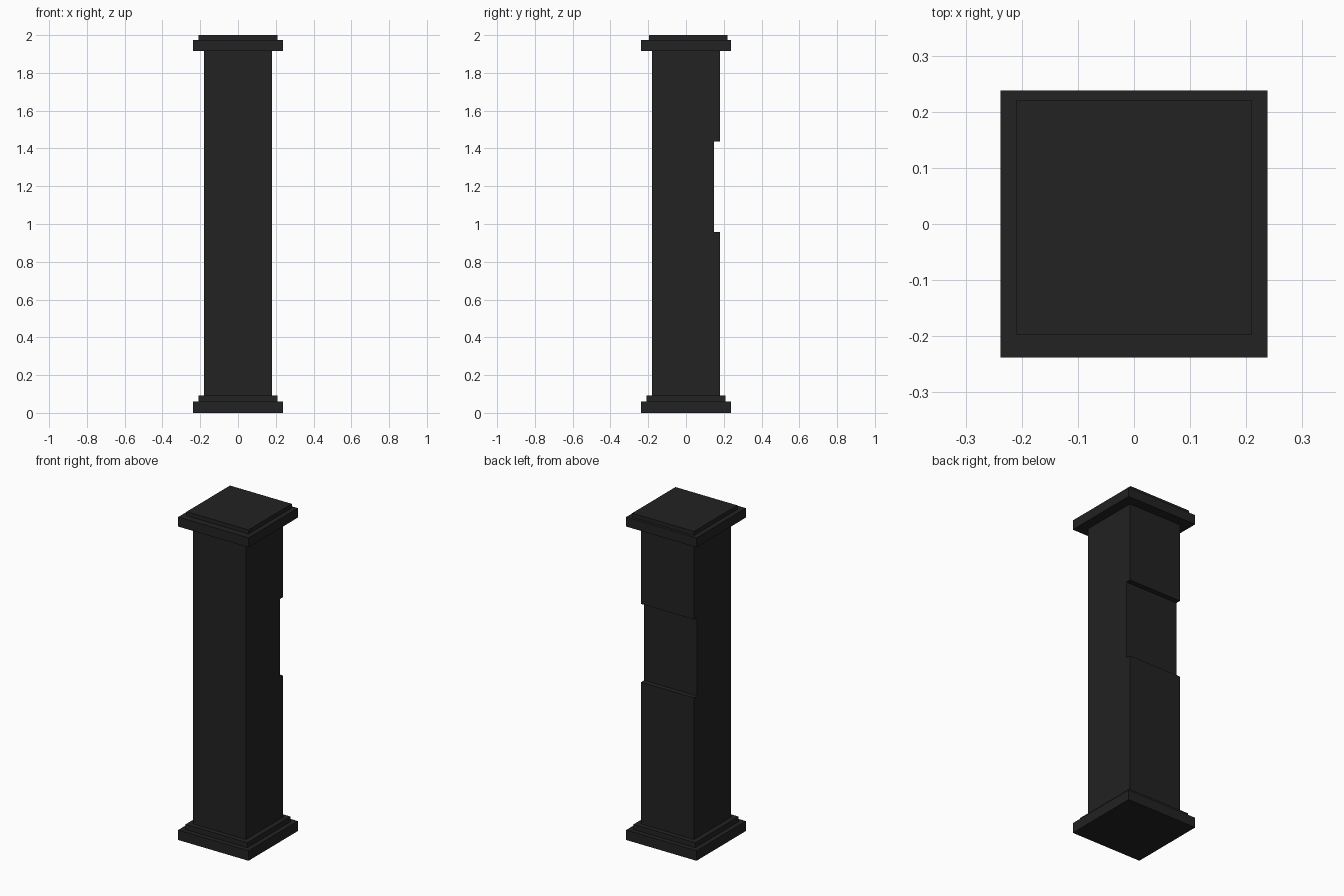
import bpy
import bmesh

cube = bpy.data.objects.get("Cube")
if cube:
    bpy.data.objects.remove(cube, do_unlink=True)

# Single dark colour
colour = (0.016, 0.016, 0.016, 1)
black = bpy.data.materials.new("soft_black")
black.use_nodes = True
black.diffuse_color = colour
black.node_tree.nodes["Principled BSDF"].inputs["Base Color"].default_value = colour


def prism(name, half_width, profile):
    """Extrude a (y, z) side profile across x."""
    bm = bmesh.new()
    side = bm.faces.new([bm.verts.new((-half_width, y, z)) for y, z in profile])
    extruded = bmesh.ops.extrude_face_region(bm, geom=[side], use_keep_orig=True)
    moved = [v for v in extruded["geom"] if isinstance(v, bmesh.types.BMVert)]
    bmesh.ops.translate(bm, verts=moved, vec=(2 * half_width, 0, 0))
    bmesh.ops.recalc_face_normals(bm, faces=bm.faces)
    mesh = bpy.data.meshes.new(name)
    bm.to_mesh(mesh)
    bm.free()
    mesh.materials.append(black)
    obj = bpy.data.objects.new(name, mesh)
    bpy.context.collection.objects.link(obj)
    return obj


def slab(name, half, bottom, top, shift=0.0):
    """Square slab, optionally shifted along y."""
    front, back = shift - half, shift + half
    return prism(name, half, [(front, bottom), (back, bottom), (back, top), (front, top)])


# Stepped base
slab("base_plinth", 0.238, 0, 0.061)
slab("base_step", 0.209, 0.061, 0.092)

# Shaft with a shallow recess across its back
R = 0.179
RECESS = 0.148
prism("shaft", R, [
    (-R, 0.092), (R, 0.092), (R, 0.958), (RECESS, 0.958),
    (RECESS, 1.437), (R, 1.437), (R, 1.917), (-R, 1.917),
])

# Cap, with its top step set slightly back
slab("cap_slab", 0.238, 1.917, 1.975)
slab("cap_step", 0.209, 1.975, 2.0, shift=0.012)
